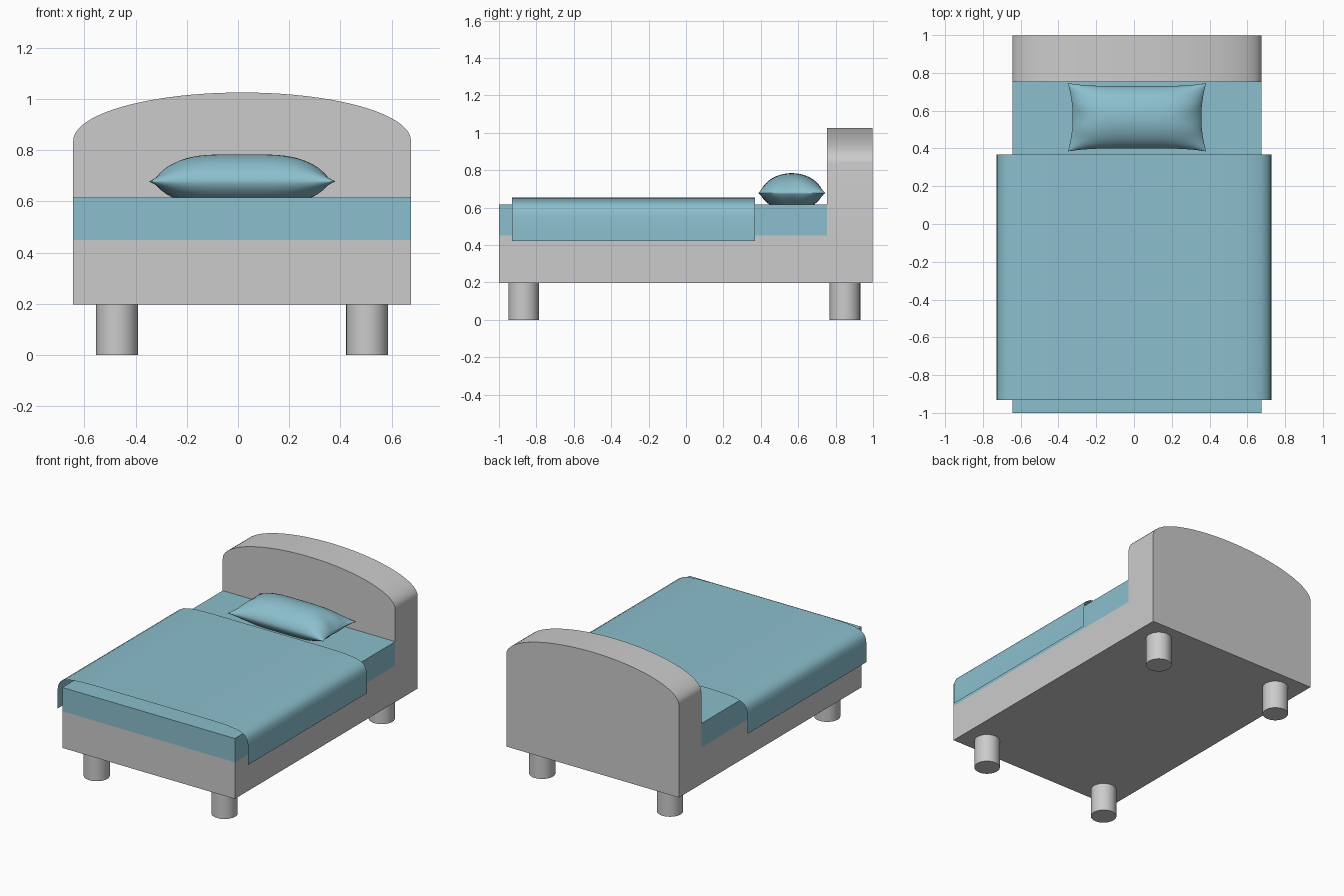
import bpy, bmesh, math

if "Cube" in bpy.data.objects:
    bpy.data.objects.remove(bpy.data.objects["Cube"])

CX, HALF = 0.016, 0.66            # bed centre and half width
Z0, Z1, Z2 = 0.197, 0.45, 0.615   # frame bottom, frame top, mattress top
FOOT, BOARD, HEAD = -1.0, 0.753, 0.998

teal = bpy.data.materials.new("bedding_blue")
teal.diffuse_color = (0.26, 0.52, 0.61, 1)
teal.use_nodes = True
teal.node_tree.nodes["Principled BSDF"].inputs["Base Color"].default_value = teal.diffuse_color


def finish(name, bm, mat=None, angle=40, fix=True):
    if fix:
        bmesh.ops.recalc_face_normals(bm, faces=bm.faces)
    me = bpy.data.meshes.new(name)
    bm.to_mesh(me)
    bm.free()
    ob = bpy.data.objects.new(name, me)
    bpy.context.collection.objects.link(ob)
    if mat:
        me.materials.append(mat)
    bpy.ops.object.select_all(action='DESELECT')
    ob.select_set(True)
    bpy.context.view_layer.objects.active = ob
    bpy.ops.object.shade_smooth_by_angle(angle=math.radians(angle))
    return ob


def extrude_y(bm, faces, dy):
    geom = bmesh.ops.extrude_face_region(bm, geom=faces)["geom"]
    for v in [g for g in geom if isinstance(g, bmesh.types.BMVert)]:
        v.co.y += dy


# Frame: base and arched headboard as one solid
bm = bmesh.new()
sl, sr, ml, mr = [bm.verts.new((CX + s * HALF, BOARD, z))
                  for z in (Z0, Z1) for s in (-1, 1)]
N = 40
arch = [bm.verts.new((CX + HALF * math.cos(math.pi * i / N), BOARD,
                      0.838 + 0.188 * math.sin(math.pi * i / N))) for i in range(N + 1)]
ring = [sl, sr, mr] + arch + [ml]
low = bm.faces.new((sl, sr, mr, ml))
high = bm.faces.new([ml, mr] + arch)
back = bm.faces.new([bm.verts.new((v.co.x, HEAD, v.co.z)) for v in reversed(ring)])
bv = list(reversed(back.verts[:]))
for i in range(len(ring)):
    j = (i + 1) % len(ring)
    bm.faces.new((ring[j], ring[i], bv[i], bv[j]))
low_new = bmesh.ops.extrude_discrete_faces(bm, faces=[low])["faces"][0]
for v in low_new.verts:
    v.co.y = FOOT
bmesh.ops.remove_doubles(bm, verts=bm.verts, dist=1e-5)
finish("bed_frame", bm)

# Mattress
bm = bmesh.new()
bmesh.ops.create_cube(bm, size=1)
for v in bm.verts:
    v.co.x = CX + 2 * HALF * v.co.x
    v.co.y = BOARD if v.co.y > 0 else FOOT
    v.co.z = Z2 if v.co.z > 0 else Z1
finish("mattress", bm, teal)

# Legs
for sx, x in (("left", -0.473), ("right", 0.505)):
    for sy, y in (("front", -0.868), ("back", 0.85)):
        bpy.ops.mesh.primitive_cylinder_add(vertices=32, radius=0.082, depth=Z0,
                                            location=(x, y, Z0 / 2))
        bpy.context.object.name = f"{sy}_{sx}_leg"
        bpy.ops.object.shade_smooth_by_angle(angle=math.radians(40))

# Blanket: thin open sheet draped over both sides
half = [(0.45, 0.653), (0.56, 0.650), (0.63, 0.643), (0.675, 0.632), (0.705, 0.615),
        (0.722, 0.59), (0.729, 0.55), (0.729, 0.42)]
prof = [(-x, z) for x, z in reversed(half)] + half
bm = bmesh.new()
rows = [[bm.verts.new((x, y, z)) for x, z in prof] for y in (-0.931, 0.368)]
for i in range(len(prof) - 1):
    bm.faces.new((rows[0][i], rows[0][i + 1], rows[1][i + 1], rows[1][i]))
finish("blanket", bm, teal, 60, fix=False)

# Pillow: two puffed grids welded along the seam
bm = bmesh.new()
NU, NV, SEAM = 36, 24, 0.678
for side in (1, -1):
    g = []
    for i in range(NU + 1):
        u = -math.cos(math.pi * i / NU)
        col = []
        for j in range(NV + 1):
            v = -math.cos(math.pi * j / NV)
            puff = max(0, 1 - u ** 4) ** 0.8 * max(0, 1 - v * v) ** 0.58
            puff *= 1 - 0.12 * u ** 6 * math.cos(9 * v)      # end creases
            z = SEAM + (0.106 if side > 0 else -0.095) * puff
            col.append(bm.verts.new((CX + 0.366 * u * (1 - 0.07 * (1 - v * v)),
                                     0.565 + 0.181 * v * (1 - 0.09 * (1 - u ** 4)),
                                     max(z, Z2 - 0.003))))
        g.append(col)
    for i in range(NU):
        for j in range(NV):
            bm.faces.new((g[i][j], g[i + 1][j], g[i + 1][j + 1], g[i][j + 1]))
bmesh.ops.remove_doubles(bm, verts=bm.verts, dist=1e-4)
finish("pillow", bm, teal, 70)
